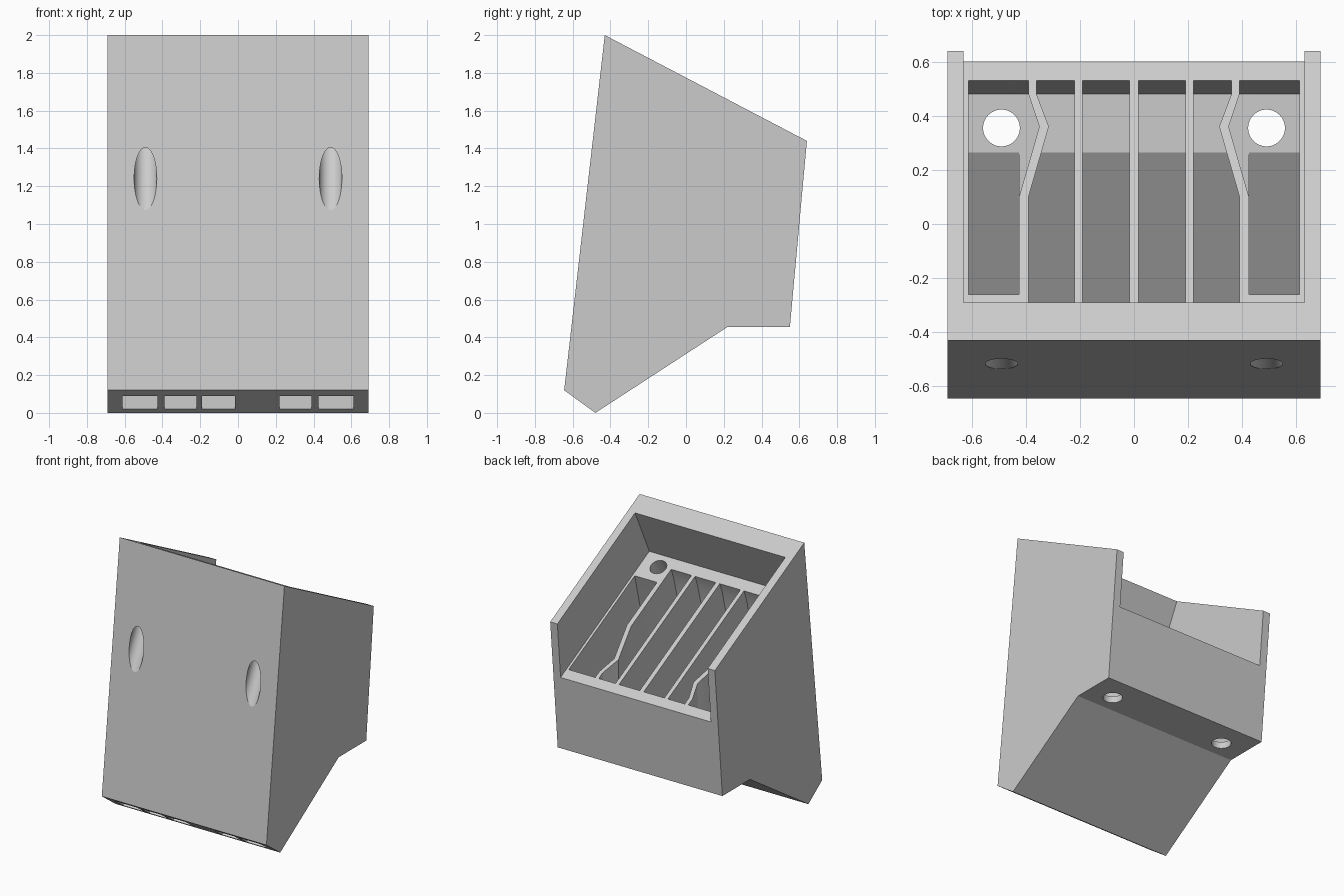
import bpy, bmesh, math
from mathutils import Vector

if "Cube" in bpy.data.objects:
    bpy.data.objects.remove(bpy.data.objects["Cube"])

grey = bpy.data.materials.new("light_grey")
grey.use_nodes = True
COLOUR = (0.6, 0.6, 0.6, 1)
grey.diffuse_color = COLOUR
grey.node_tree.nodes["Principled BSDF"].inputs["Base Color"].default_value = COLOUR


def prism(name, start, sweep):
    """Closed prism: polygon of 3D points swept along a vector."""
    bm = bmesh.new()
    face = bm.faces.new([bm.verts.new(p) for p in start])
    swept = bmesh.ops.extrude_face_region(bm, geom=[face])["geom"]
    bmesh.ops.translate(bm, vec=sweep, verts=[g for g in swept if isinstance(g, bmesh.types.BMVert)])
    bmesh.ops.recalc_face_normals(bm, faces=bm.faces)
    mesh = bpy.data.meshes.new(name)
    bm.to_mesh(mesh)
    bm.free()
    mesh.materials.append(grey)
    obj = bpy.data.objects.new(name, mesh)
    bpy.context.collection.objects.link(obj)
    return obj


def side_prism(name, profile, x0, x1):
    return prism(name, [(x0, y, z) for y, z in profile], (x1 - x0, 0, 0))


def plan_prism(name, outline, side, z0, z1):
    return prism(name, [(side * x, y, z0) for x, y in outline], (0, 0, z1 - z0))


def rod(name, a, b, radius):
    axis = Vector(b) - Vector(a)
    turn = axis.to_track_quat("Z", "Y")
    ring = [Vector(a) + turn @ Vector((radius * math.cos(t), radius * math.sin(t), 0))
            for t in (i * math.tau / 48 for i in range(48))]
    return prism(name, ring, axis)


def boolean(target, tool, operation="DIFFERENCE"):
    """Apply a boolean and discard its tool."""
    tool.hide_render = True
    mod = target.modifiers.new("cut", "BOOLEAN")
    mod.operation, mod.solver, mod.object = operation, "EXACT", tool
    bpy.context.view_layer.objects.active = target
    bpy.ops.object.modifier_apply(modifier=mod.name)
    bpy.data.objects.remove(tool)


# Leaning housing with a recessed, sloping tray open at the back
body = side_prism("sorter_body", [(-.43, 2), (.64, 1.44), (.55, .455), (.22, .455),
                                  (-.48, 0), (-.645, .12)], -.69, .69)
boolean(body, side_prism("tray_recess", [(-.24, 2.03), (-.46, 1.57), (.814, .91), (.9, 1.6)], -.63, .63))

# Slot profiles: steep back wall, level shelf, ramp, outlet window, front wall
lower = [(.535, 1.12), (.53, 1.057), (.48, .505), (.265, .505), (-.507, .02),
         (-.567, -.06), (-.664, .01), (-.604, .09)]
inner = lower + [(-.53, .75), (-.49, 1.05), (-.45, 1.3), (-.41, 1.45), (-.38, 1.528), (-.355, 1.58)]
outer = lower + [(-.26, 1.466), (-.235, 1.52)]
rear = [(.05, .505), (.48, .505), (.53, 1.057), (.535, 1.12), (.05, 1.36)]

# Kinked dividers that leave room for the vertical holes
kink_solid = [(.39, .10), (.315, .36), (.36, .48), (.36, .7), (.5, .7), (.5, .10)]
kink_space = [(.425, .10), (.35, .36), (.39, .48), (.39, .7), (.44, .7), (.44, .10)]

for side in (-1, 1):
    boolean(body, side_prism("centre_slot", inner, side * .017, side * .19))
    middle = side_prism("middle_slot", inner, side * .22, side * .39)
    boolean(middle, plan_prism("divider_kink", kink_solid, side, -.2, 2))
    boolean(body, middle)
    boolean(body, side_prism("outer_slot", outer, side * .425, side * .612))
    pocket = side_prism("kink_pocket", rear, side * .3, side * .44)
    boolean(pocket, plan_prism("kink_outline", kink_space, side, .3, 2), "INTERSECT")
    boolean(body, pocket)
    # Vertical hole in the shelf, and slanted hole square to the tray floor
    boolean(body, rod("shelf_hole", (side * .49, .355, .4), (side * .49, .355, .6), .068))
    boolean(body, rod("front_hole", (side * .49, -.70, .89), (side * .49, -.34, 1.578), .06))

bpy.ops.object.select_all(action="DESELECT")
body.select_set(True)
bpy.context.view_layer.objects.active = body
bpy.ops.object.shade_smooth_by_angle(angle=math.radians(20))
